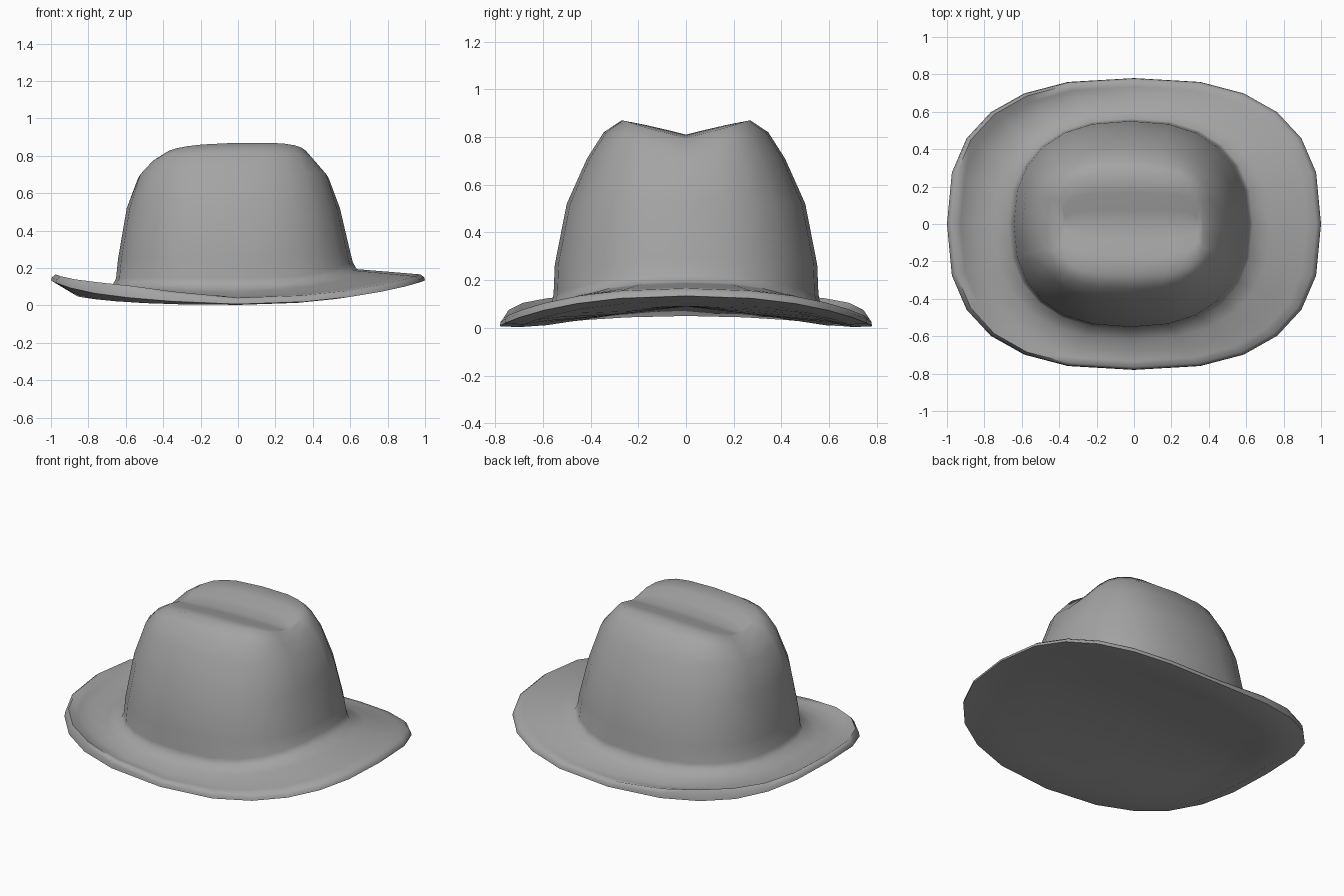
import bpy, bmesh, math

if "Cube" in bpy.data.objects:
    bpy.data.objects.remove(bpy.data.objects["Cube"])

N = 24      # sides around the hat
EXP = 2.6   # superellipse roundness of the brim


def ring(xmin, xmax, half_y, height, exp=EXP):
    """Superellipse loop; height is a function of (x, y, u) with u = -1..1 along x."""
    pts = []
    for i in range(N):
        a = 2 * math.pi * i / N
        c, s = round(math.cos(a), 9), round(math.sin(a), 9)
        u = math.copysign(abs(c) ** (2 / exp), c)
        v = math.copysign(abs(s) ** (2 / exp), s)
        x = (xmin + xmax) / 2 + u * (xmax - xmin) / 2
        y = v * half_y
        pts.append((x, y, height(x, y, u)))
    return pts


def loft(name, rings, angle):
    bm = bmesh.new()
    loops = [[bm.verts.new(p) for p in r] for r in rings]
    for a, b in zip(loops, loops[1:]):
        for i in range(N):
            j = (i + 1) % N
            bm.faces.new((a[i], a[j], b[j], b[i]))
    # loops flattened onto the centre line close up into a seam
    bmesh.ops.remove_doubles(bm, verts=bm.verts, dist=0.0005)
    me = bpy.data.meshes.new(name)
    bm.to_mesh(me)
    bm.free()
    ob = bpy.data.objects.new(name, me)
    bpy.context.collection.objects.link(ob)
    bpy.ops.object.select_all(action='DESELECT')
    ob.select_set(True)
    bpy.context.view_layer.objects.active = ob
    bpy.ops.object.shade_smooth_by_angle(angle=math.radians(angle))
    return ob


def saddle(x, y, u=0):
    """Rim line: raised at both x ends, drooping at the sides."""
    return 0.05 + 0.08 * abs(x) ** (2 if x > 0 else 5) - 0.047 * (y / 0.78) ** 2


def gutter(x, y, u):
    """Low line under the rolled lip on the -x half."""
    return max(0.0, saddle(max(0, x), y / 0.9))


def plate(x, y, u):
    """Arched underside."""
    z = 0.09 - 0.15 * abs(y) ** 1.2
    return max(z, saddle(x, y)) if x > 0 else z


def curl(u):
    """Extra height of the rolled lip on the -x half."""
    return 0.05 * math.sin(math.pi * abs(u) ** 1.5) if u < 0 else 0


def crown_base(u):
    return 0.11 + 0.085 * max(0, u) ** 3


def brim(t, dip):
    """Loop on top of the brim, t = 0 at the rim and 1 at the crown."""
    def h(x, y, u):
        k = 1 - 0.28 * t
        edge = saddle(u, y / k) + 0.036 + curl(u)
        trough = 0.02 + 0.03 * abs(u) ** 0.7 if u < 0 else 0.02 * (1 - u)
        return edge * (1 - t) + crown_base(u) * t - dip * trough
    return ring(-0.975 + 0.315 * t, 0.975 - 0.35 * t, 0.765 - 0.21 * t, h,
                EXP - 0.2 * t)


def crease(y, depth, width=0.27):
    return depth * max(0, 1 - abs(y) / width) ** 1.15


# closed underside and rounded outer edge
rings = [ring(-0.68, 0.68, 0, plate), ring(-0.71, 0.71, 0.3, plate),
         ring(-0.75, 0.77, 0.6, plate), ring(-0.86, 0.88, 0.70, gutter),
         ring(-1, 1, 0.78, lambda x, y, u: saddle(x, y) + 0.004 + 0.4 * curl(u)),
         ring(-0.995, 0.995, 0.777, lambda x, y, u: saddle(x, y) + 0.022 + 0.75 * curl(u))]

# brim: rolled lip, shallow trough, flare into the crown
rings += [brim(0, 0), brim(0.15, 0.5), brim(0.4, 1), brim(0.7, 0.6), brim(0.97, 0)]

# crown walls, with the crease pinching into the top of the end walls
rings += [ring(-0.652, 0.614, 0.555, lambda x, y, u: crown_base(u) + 0.035, 2.4),
          ring(-0.642, 0.60, 0.55, lambda x, y, u: 0.265 + 0.02 * u, 2.4),
          ring(-0.595, 0.545, 0.50, lambda x, y, u: 0.52, 2.4),
          ring(-0.535, 0.485, 0.415, lambda x, y, u: 0.71 - crease(y, 0.03, 0.2), 2.5),
          ring(-0.465, 0.42, 0.345, lambda x, y, u: 0.82 - 0.025 * u * u - crease(y, 0.05), 2.9)]


# crown top: two ridges with a crease running the whole length
def top(x, y, u):
    z = 0.87 - 0.25 * min(0, x - 0.05) ** 2 * 0.6 - 0.5 * max(0, x - 0.2) ** 2
    return z - crease(y, 0.06)


rings += [ring(-0.40, 0.37, 0.27, top, 3.5),
          ring(-0.385, 0.355, 0.17, top, 3.5),
          ring(-0.375, 0.345, 0.08, top, 3.5),
          ring(-0.37, 0.34, 0.0, top, 3.5)]
hat = loft("felt_hat", rings, 75)

# mid-grey felt
felt = bpy.data.materials.new("grey_felt")
felt.diffuse_color = (0.37, 0.37, 0.37, 1)
felt.use_nodes = True
felt.node_tree.nodes["Principled BSDF"].inputs["Base Color"].default_value = felt.diffuse_color
hat.data.materials.append(felt)
